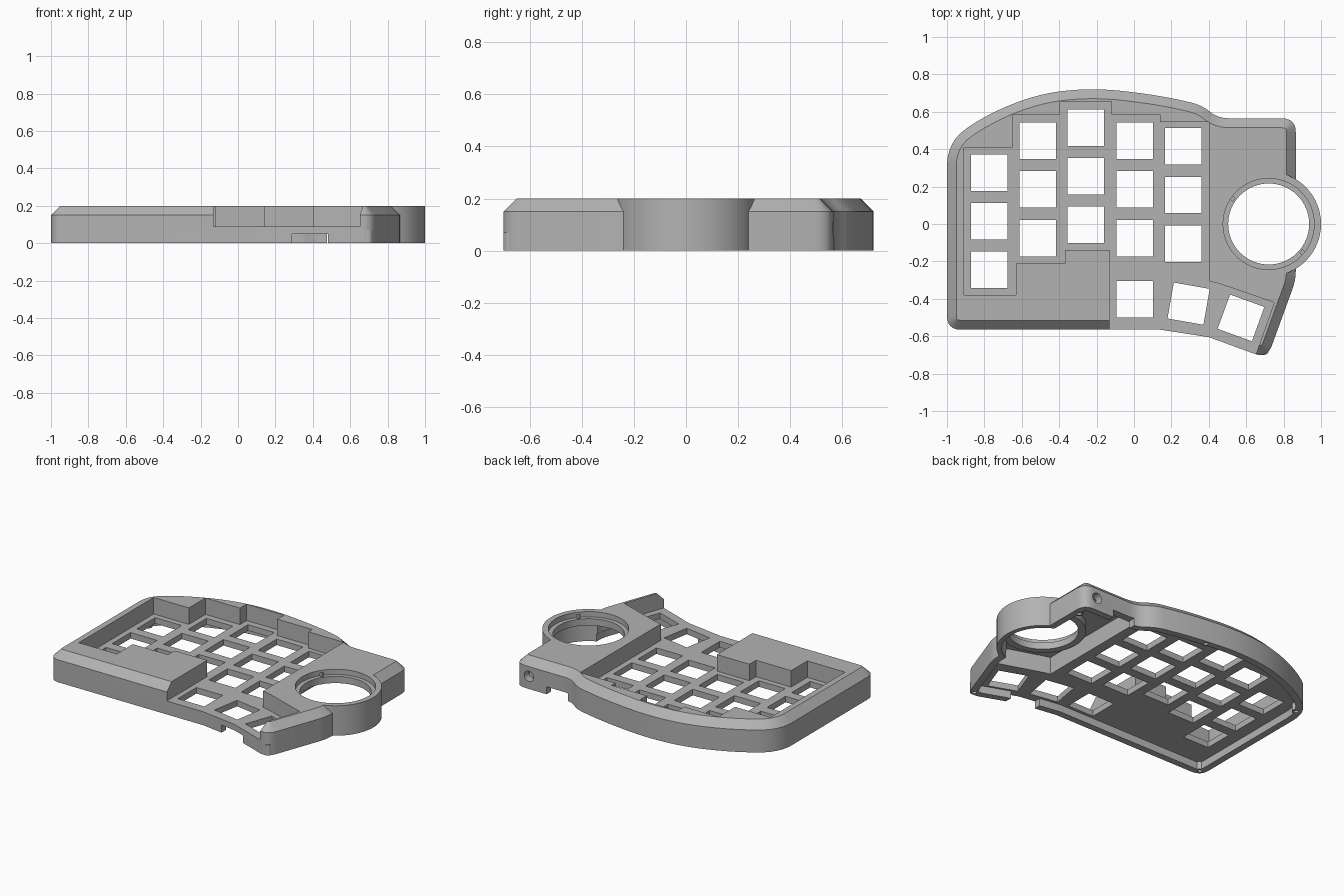
import bpy, bmesh, math
from mathutils import Vector, Matrix

if "Cube" in bpy.data.objects:
    bpy.data.objects.remove(bpy.data.objects["Cube"])

grey = bpy.data.materials.new("plain grey")
grey.use_nodes = True
COLOUR = (0.45, 0.45, 0.45, 1)
grey.diffuse_color = COLOUR
grey.node_tree.nodes["Principled BSDF"].inputs["Base Color"].default_value = COLOUR

TOP, SHOULDER, PLATE, UNDER, CEILING = 0.2, 0.15, 0.09, 0.05, 0.165
BALL = Vector((0.72, 0, 0))


def make_object(name, bm):
    bmesh.ops.recalc_face_normals(bm, faces=bm.faces)
    mesh = bpy.data.meshes.new(name)
    bm.to_mesh(mesh)
    bm.free()
    mesh.materials.append(grey)
    ob = bpy.data.objects.new(name, mesh)
    bpy.context.collection.objects.link(ob)
    return ob


def rounded(corners, steps=6):
    """Polygon with each corner (x, y, trim) eased by a short curve."""
    out = []
    for i, (x, y, trim) in enumerate(corners):
        p = Vector((x, y))
        if not trim:
            out.append(p)
            continue
        ends = []
        for q in (corners[i - 1], corners[(i + 1) % len(corners)]):
            d = Vector(q[:2]) - p
            ends.append(p + d.normalized() * min(trim, 0.48 * d.length))
        a, b = ends
        for k in range(steps + 1):
            t = k / steps
            out.append(a * (1 - t) ** 2 + p * 2 * t * (1 - t) + b * t * t)
    return out


def inset(points, dist):
    """Move a counter-clockwise polygon inwards by dist."""
    out = []
    for i, p in enumerate(points):
        d1 = (p - points[i - 1]).normalized()
        d2 = (points[(i + 1) % len(points)] - p).normalized()
        n1, n2 = Vector((-d1.y, d1.x)), Vector((-d2.y, d2.x))
        out.append(p + (n1 + n2) * dist / (1 + n1.dot(n2)))
    return out


def loft(name, rings):
    """Closed solid through a stack of (points, z) rings."""
    bm = bmesh.new()
    loops = [[bm.verts.new((p[0], p[1], z)) for p in pts] for pts, z in rings]
    bm.faces.new(loops[0])
    bm.faces.new(loops[-1])
    for a, b in zip(loops, loops[1:]):
        for i in range(len(a)):
            bm.faces.new((a[i - 1], a[i], b[i], b[i - 1]))
    return make_object(name, bm)


def circle(radius, centre=BALL, n=64):
    return [(centre[0] + radius * math.cos(math.tau * i / n),
             centre[1] + radius * math.sin(math.tau * i / n)) for i in range(n)]


def cylinder(name, radius, z0, z1, centre=BALL, n=64):
    ring = circle(radius, centre, n)
    return loft(name, [(ring, z0), (ring, z1)])


def boxes(name, items):
    """Separate boxes from (x, y, z, turn, size) in one mesh."""
    bm = bmesh.new()
    for x, y, z, turn, size in items:
        m = (Matrix.Translation((x, y, z)) @ Matrix.Rotation(math.radians(turn), 4, 'Z')
             @ Matrix.Diagonal((*size, 1)))
        bmesh.ops.create_cube(bm, size=1, matrix=m)
    return make_object(name, bm)


def combine(target, tool, operation='DIFFERENCE'):
    mod = target.modifiers.new("combine", 'BOOLEAN')
    mod.object, mod.operation, mod.solver = tool, operation, 'EXACT'
    bpy.context.view_layer.objects.active = target
    bpy.ops.object.modifier_apply(modifier=mod.name)
    bpy.data.objects.remove(tool)


# Outer shell with chamfered top edge
outline = rounded([
    (-1, -0.565, 0.075), (0.14, -0.565, 0), (0.4, -0.605, 0), (0.712, -0.719, 0.075),
    (0.865, -0.299, 0.05), (0.865, 0.565, 0.075), (0.45, 0.565, 0.06),
    (0.36, 0.637, 0.06), (0.14, 0.687, 0.2), (-0.2, 0.728, 0.2), (-0.5, 0.7, 0.2),
    (-0.78, 0.59, 0.2), (-1, 0.44, 0.13)])
shell = loft("keyboard_case", [(outline, 0), (outline, SHOULDER), (inset(outline, 0.05), TOP)])
combine(shell, cylinder("ball_ring", 0.28, 0, TOP), 'UNION')

# Stepped key well, open at the front
well = [(-0.91, -0.38), (-0.63, -0.38), (-0.63, -0.21), (-0.37, -0.21), (-0.37, -0.14),
        (-0.13, -0.14), (-0.13, -0.9), (0.579, -0.9), (0.75, -0.42), (0.46, -0.32),
        (0.4, -0.305), (0.4, 0.545), (0.14, 0.545), (0.14, 0.585), (-0.12, 0.585),
        (-0.12, 0.655), (-0.395, 0.655), (-0.395, 0.585), (-0.65, 0.585),
        (-0.65, 0.41), (-0.91, 0.41)]
combine(shell, loft("well_cutter", [(well, PLATE), (well, 0.4)]))

# Hollow underside and the taller sensor compartment
hollow = inset(outline, 0.045)
combine(shell, loft("hollow_cutter", [(hollow, -0.1), (hollow, UNDER)]))
bay = [(0.43, -0.275), (0.47, -0.285), (0.77, -0.385), (0.815, -0.27),
       (0.815, 0.515), (0.43, 0.515)]
combine(shell, loft("bay_cutter", [(bay, -0.1), (bay, CEILING)]))

# Ball socket: hollow, short tube, through hole and ledge
combine(shell, cylinder("socket_cutter", 0.25, -0.1, CEILING))
combine(shell, cylinder("socket_tube", 0.262, 0.12, 0.19), 'UNION')
combine(shell, cylinder("ball_hole_cutter", 0.2165, -0.1, 0.4))
combine(shell, cylinder("ledge_cutter", 0.2435, CEILING, 0.4))
notches = []
for angle in (145, -40):
    a = math.radians(angle)
    notches.append((BALL.x + 0.24 * math.cos(a), 0.24 * math.sin(a), 0.17, angle,
                    (0.025, 0.02, 0.03)))
combine(shell, boxes("notch_cutter", notches))

# Key holes: five columns of three, then the thumb fan
KEY, PITCH = (0.195, 0.195, 0.6), 0.26
keys = [(x, y - row * PITCH, 0.1, 0, KEY)
        for x, y in ((-0.775, 0.275), (-0.515, 0.445), (-0.257, 0.515),
                     (0.003, 0.445), (0.263, 0.415))
        for row in range(3)]
keys += [(0.003, -0.402, 0.1, 0, KEY), (0.292, -0.426, 0.1, -10, KEY),
         (0.572, -0.502, 0.1, -20, KEY)]
combine(shell, boxes("key_cutter", keys))

# Cable notches in the front and back walls
combine(shell, boxes("cable_cutter", [(0.385, -0.61, 0, 0, (0.19, 0.16, 0.1)),
                                      (0.555, 0.56, 0, 0, (0.16, 0.14, 0.1))]))

# Round port in the back wall
port = cylinder("port_cutter", 0.035, -0.1, 0.1, (0, 0), 24)
port.matrix_world = Matrix.Translation((0.765, 0.56, 0.085)) @ Matrix.Rotation(math.pi / 2, 4, 'X')
bpy.context.view_layer.update()
combine(shell, port)

# Screw bosses with blind holes under the rim
screws = [(-0.96, -0.525), (0.695, -0.675), (0.82, 0.46), (0.0, 0.675), (-0.945, 0.4)]
for spot in screws:
    combine(shell, cylinder("screw_boss", 0.026, 0, 0.07, spot, 20), 'UNION')
for spot in screws:
    combine(shell, cylinder("screw_cutter", 0.014, -0.1, 0.06, spot, 16))

# Smooth the curved walls, keep the edges crisp
bpy.ops.object.select_all(action='DESELECT')
shell.select_set(True)
bpy.context.view_layer.objects.active = shell
bpy.ops.object.shade_smooth_by_angle(angle=math.radians(20))
